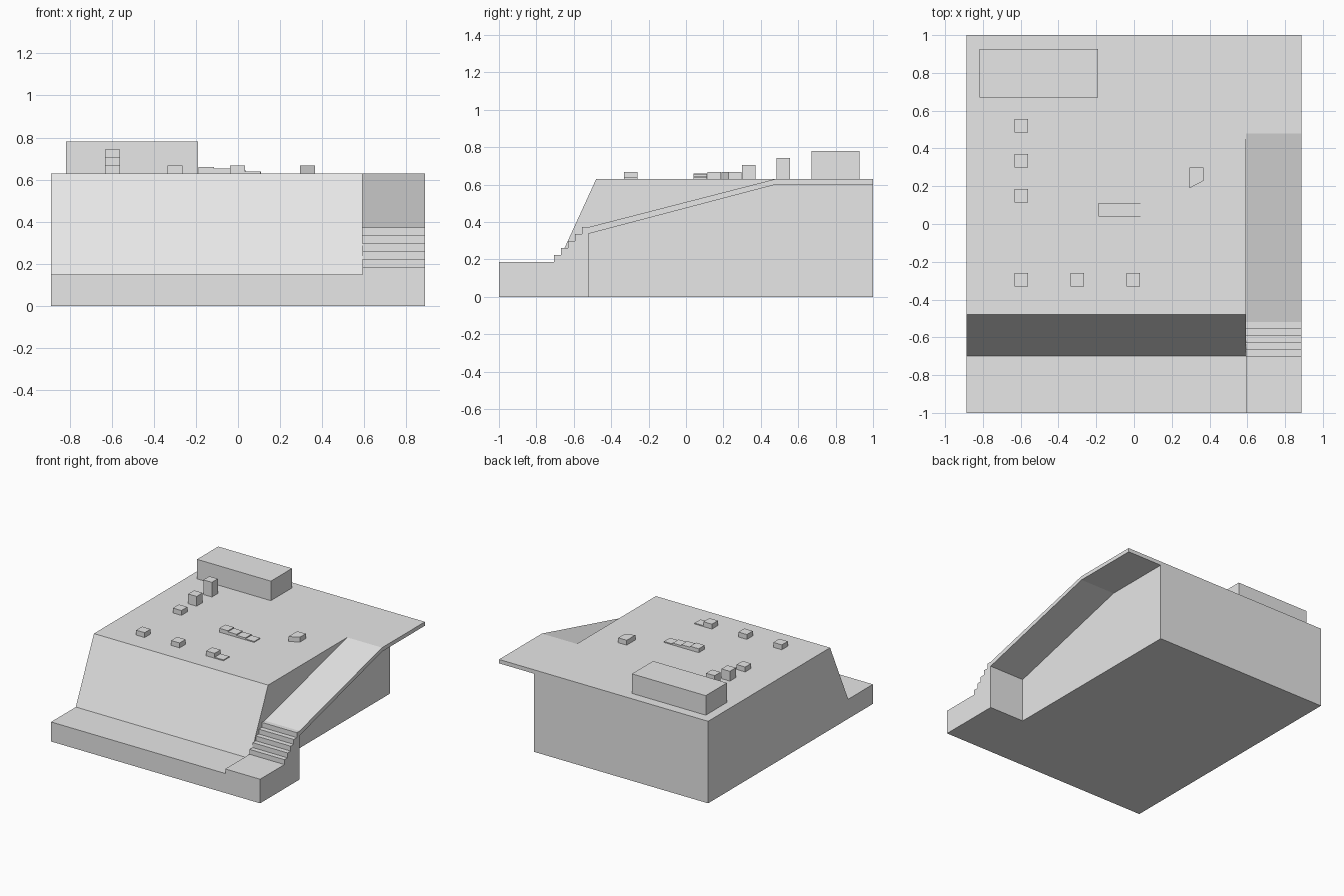
import bpy, bmesh
from mathutils import Vector

if "Cube" in bpy.data.objects:
    bpy.data.objects.remove(bpy.data.objects["Cube"])

grey = bpy.data.materials.new("light grey")
grey.diffuse_color = (0.8, 0.8, 0.8, 1)
grey.use_nodes = True
grey.node_tree.nodes["Principled BSDF"].inputs["Base Color"].default_value = grey.diffuse_color

TOP = 0.63      # deck height
SIDE = 0.592    # where the body meets the ramp strip
HALF = 0.888    # half width


def prism(name, outline, offset):
    """Extrude a closed outline of 3D points along an offset."""
    bm = bmesh.new()
    face = bm.faces.new([bm.verts.new(p) for p in outline])
    ext = bmesh.ops.extrude_face_region(bm, geom=[face], use_keep_orig=True)
    moved = [v for v in ext["geom"] if isinstance(v, bmesh.types.BMVert)]
    bmesh.ops.translate(bm, verts=moved, vec=Vector(offset))
    bmesh.ops.recalc_face_normals(bm, faces=bm.faces)
    mesh = bpy.data.meshes.new(name)
    bm.to_mesh(mesh)
    bm.free()
    mesh.materials.append(grey)
    obj = bpy.data.objects.new(name, mesh)
    bpy.context.collection.objects.link(obj)
    return obj


def side_profile(name, points, x0, x1):
    return prism(name, [(x0, y, z) for y, z in points], (x1 - x0, 0, 0))


def deck_block(name, points, height):
    return prism(name, [(x, y, TOP) for x, y in points], (0, 0, height))


def deck_box(name, x0, x1, y0, y1, height):
    return deck_block(name, [(x0, y0), (x1, y0), (x1, y1), (x0, y1)], height)


# Main body with front ledge and sloped front
side_profile("main_body", [(-1, 0), (-1, 0.15), (-0.70, 0.15), (-0.48, TOP),
                           (1, TOP), (1, 0)], -HALF, SIDE)

# Right strip: landing, five steps, ramp and overhanging walkway
strip = [(-1, 0), (-1, 0.185)]
for i in range(5):
    y = -0.705 + 0.0375 * i
    z = 0.185 + 0.0375 * i
    strip += [(y, z), (y, z + 0.0375)]
strip += [(-0.52, 0.3725), (0.48, TOP), (1, TOP),
          (1, 0.6), (0.48, 0.6), (-0.52, 0.337), (-0.52, 0)]
side_profile("stairs_and_ramp", strip, SIDE, HALF)

# Large box at the back
deck_box("large_box", -0.817, -0.19, 0.67, 0.927, 0.15)

# Small cubes: a row along the front, and a column growing towards the back
R = 0.036
for i, x in enumerate((-0.597, -0.3, -0.003)):
    deck_box(f"front_cube_{i + 1}", x - R, x + R, -0.295 - R, -0.295 + R, 0.0375)
for i, y in enumerate((0.15, 0.335, 0.52)):
    deck_box(f"column_cube_{i + 1}", -0.597 - R, -0.597 + R, y - R, y + R, 0.0375 * (i + 1))

# Low plate beside the last front cube
deck_box("low_plate", -0.003 + R, 0.108, -0.295 - R, -0.295 + R, 0.0075)

# Row of four descending treads
for i in range(4):
    x = -0.187 + 0.074 * i
    deck_box(f"low_tread_{i + 1}", x, x + 0.074, 0.04, 0.112, 0.03 - 0.0075 * i)

# Wedge-fronted block
deck_block("angled_block", [(0.295, 0.19), (0.367, 0.228), (0.367, 0.298),
                            (0.295, 0.298)], 0.0375)
